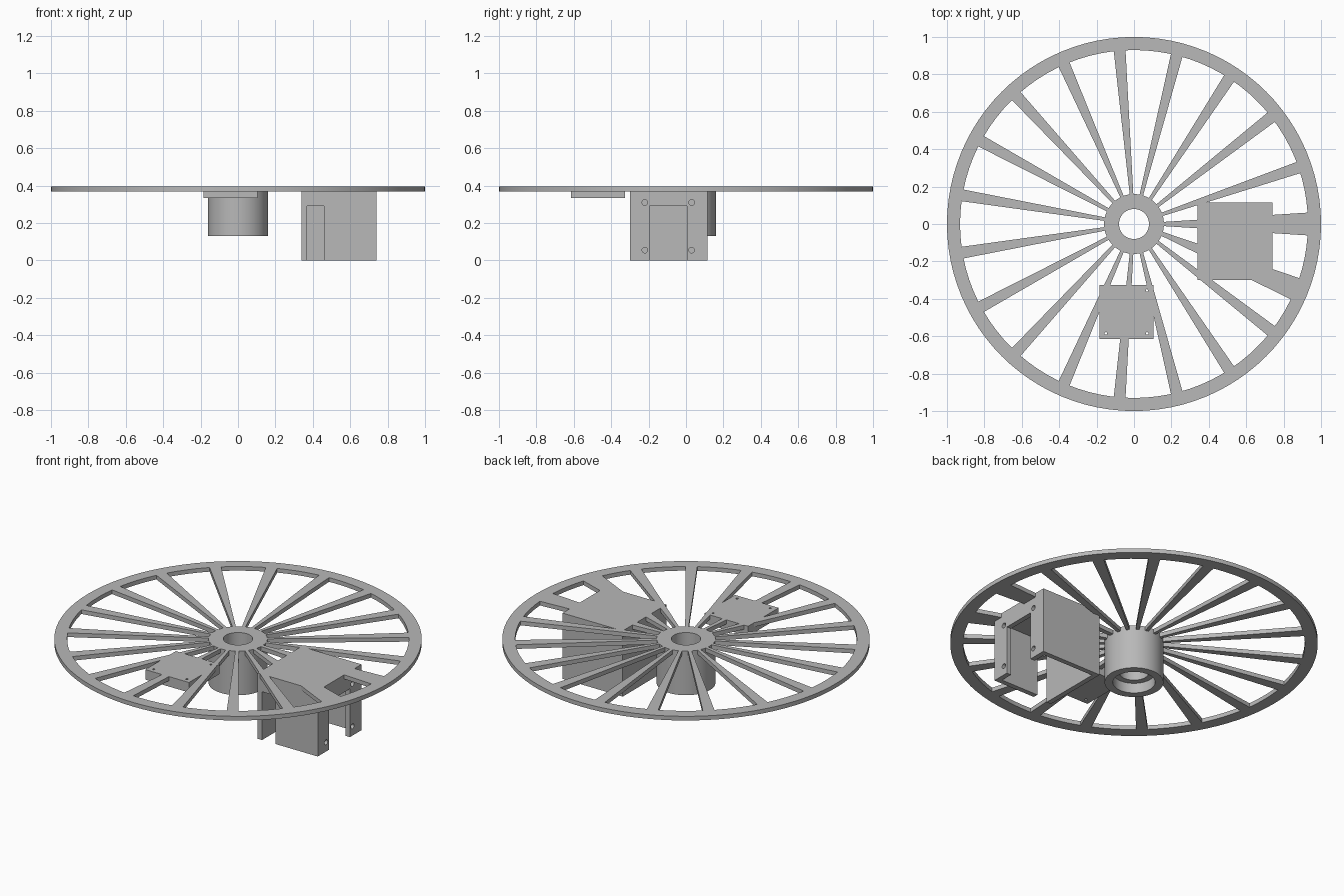
import bpy, bmesh
from math import cos, sin, pi, radians
from mathutils import Matrix, Vector

old = bpy.data.objects.get("Cube")
if old:
    bpy.data.objects.remove(old, do_unlink=True)

grey = bpy.data.materials.new("plain grey")
grey.use_nodes = True
COLOUR = (0.48, 0.48, 0.48, 1)
grey.diffuse_color = COLOUR
grey.node_tree.nodes["Principled BSDF"].inputs["Base Color"].default_value = COLOUR

TOP, UNDER = 0.395, 0.37      # wheel disc faces
SEGMENTS = 96


def finish(name, bm, smooth=False):
    bmesh.ops.recalc_face_normals(bm, faces=bm.faces)
    mesh = bpy.data.meshes.new(name)
    bm.to_mesh(mesh)
    bm.free()
    mesh.materials.append(grey)
    ob = bpy.data.objects.new(name, mesh)
    bpy.context.collection.objects.link(ob)
    bpy.ops.object.select_all(action='DESELECT')
    ob.select_set(True)
    bpy.context.view_layer.objects.active = ob
    if smooth:
        bpy.ops.object.shade_smooth_by_angle(angle=radians(30))
    return ob


def lathe(name, profile):
    """Revolve a closed (radius, height) outline around z."""
    bm = bmesh.new()
    rings = [[bm.verts.new((r * cos(a), r * sin(a), z)) for r, z in profile]
             for a in (2 * pi * i / SEGMENTS for i in range(SEGMENTS))]
    n = len(profile)
    for i in range(SEGMENTS):
        p, q = rings[i], rings[(i + 1) % SEGMENTS]
        for j in range(n):
            k = (j + 1) % n
            bm.faces.new((p[j], q[j], q[k], p[k]))
    return finish(name, bm, True)


def add_box(bm, lo, hi):
    lo, hi = Vector(lo), Vector(hi)
    bmesh.ops.create_cube(bm, size=1, matrix=Matrix.Translation((lo + hi) / 2)
                          @ Matrix.Diagonal((*(hi - lo), 1)))


def box(name, lo, hi):
    bm = bmesh.new()
    add_box(bm, lo, hi)
    return finish(name, bm)


def drills(name, centres, radius, depth, axis):
    """Cylinders used to cut screw holes."""
    bm = bmesh.new()
    turn = Matrix.Rotation(pi / 2, 4, 'Y') if axis == 'X' else Matrix()
    for c in centres:
        bmesh.ops.create_cone(bm, cap_ends=True, segments=20, radius1=radius,
                              radius2=radius, depth=depth,
                              matrix=Matrix.Translation(c) @ turn)
    return finish(name, bm)


def cut(target, cutter):
    cutter.hide_render = True
    mod = target.modifiers.new("cut", 'BOOLEAN')
    mod.operation, mod.solver, mod.object = 'DIFFERENCE', 'EXACT', cutter
    bpy.context.view_layer.objects.active = target
    bpy.ops.object.modifier_apply(modifier=mod.name)
    bpy.data.objects.remove(cutter, do_unlink=True)


def spoke(name, angle, inner, outer, end_angle=None):
    """Tapered bar from hub to rim, given its half widths."""
    end_angle = angle if end_angle is None else end_angle
    bm = bmesh.new()
    outline = []
    for r, a, w in ((0.14, angle, -inner), (0.945, end_angle, -outer),
                    (0.945, end_angle, outer), (0.14, angle, inner)):
        outline.append((r * cos(a) - w * sin(a), r * sin(a) + w * cos(a)))
    low = [bm.verts.new((x, y, UNDER)) for x, y in outline]
    face = bm.faces.new(low)
    top = bmesh.ops.extrude_face_region(bm, geom=[face])["geom"]
    bmesh.ops.translate(bm, vec=(0, 0, TOP - UNDER),
                        verts=[v for v in top if isinstance(v, bmesh.types.BMVert)])
    return finish(name, bm)


# Rim and stepped hub
lathe("rim", [(0.93, UNDER), (1, UNDER), (1, TOP), (0.93, TOP)])
lathe("hub", [(0.115, 0.13), (0.16, 0.13), (0.16, TOP), (0.08, TOP),
              (0.08, 0.19), (0.115, 0.19)])

# Spokes, with two wider ones carrying the motor mount
COUNT = 19
for i in range(COUNT):
    a = 2 * pi * i / COUNT
    if i == 0:
        spoke("wide_spoke_a", a, 0.01, 0.062)
    elif i == COUNT - 1:
        spoke("wide_spoke_b", a, 0.01, 0.062, radians(-21.9))
    else:
        spoke(f"spoke_{i}", a, 0.009, 0.032)

# Motor mount: hollow box open below, with slots in the outer and front walls
mount = box("motor_mount", (0.34, -0.30, 0), (0.74, 0.115, TOP))
cut(mount, box("cavity", (0.37, -0.27, -0.1), (0.71, 0.085, 0.35)))
cut(mount, box("outer_slot", (0.6, -0.195, -0.1), (0.8, 0.005, 0.29)))
cut(mount, box("front_slot", (0.37, -0.4, -0.1), (0.46, -0.2, 0.29)))
cut(mount, drills("mount_holes", [(0.72, y, z) for y in (-0.22, 0.03)
                                  for z in (0.055, 0.31)], 0.015, 0.1, 'X'))

# Small mounting block with four screw holes
block = box("mounting_block", (-0.185, -0.615, 0.335), (0.105, -0.325, TOP))
cut(block, drills("block_holes", [(x, y, 0.365) for x in (-0.15, 0.07)
                                  for y in (-0.585, -0.355)], 0.007, 0.2, 'Z'))
